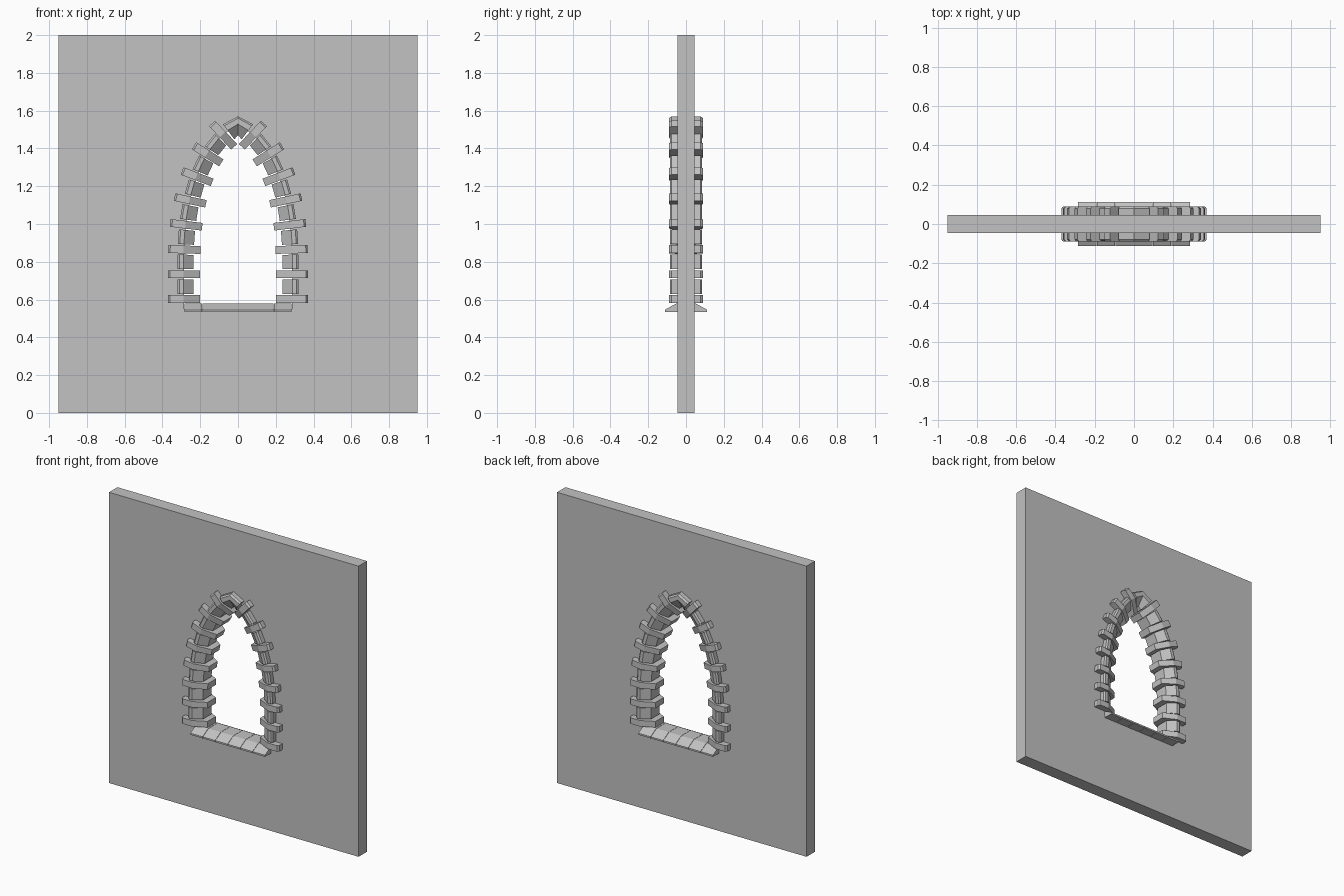
import bpy, bmesh, random
from mathutils import Vector
from mathutils.geometry import interpolate_bezier

if "Cube" in bpy.data.objects:
    bpy.data.objects.remove(bpy.data.objects["Cube"])

random.seed(4)
stone_grey = bpy.data.materials.new("stone_grey")
stone_grey.diffuse_color = (0.54, 0.54, 0.54, 1)
stone_grey.use_nodes = True
stone_grey.node_tree.nodes["Principled BSDF"].inputs["Base Color"].default_value = stone_grey.diffuse_color


def finish(bm, name):
    bmesh.ops.recalc_face_normals(bm, faces=bm.faces)
    me = bpy.data.meshes.new(name)
    bm.to_mesh(me)
    bm.free()
    me.materials.append(stone_grey)
    ob = bpy.data.objects.new(name, me)
    bpy.context.collection.objects.link(ob)
    return ob


# Right half of the pointed arch, from the sill up to the apex (x, z)
BASE_Z = 0.58
curve = interpolate_bezier(Vector((0.285, 0.80, 0)), Vector((0.285, 1.15, 0)),
                           Vector((0.19, 1.43, 0)), Vector((0, 1.525, 0)), 48)
path = [Vector((0.285, BASE_Z))] + [Vector((p.x, p.y)) for p in curve]
LENGTH = sum((b - a).length for a, b in zip(path, path[1:]))


def frame(s):
    """Point, tangent and outward normal at arc length s."""
    for a, b in zip(path, path[1:]):
        d = b - a
        if s <= d.length or b is path[-1]:
            t = d.normalized()
            return a + t * s, t, Vector((t.y, -t.x))
        s -= d.length


def loft(bm, sections):
    rings = [[bm.verts.new(c) for c in sec] for sec in sections]
    n = len(rings[0])
    for r0, r1 in zip(rings, rings[1:]):
        for i in range(n):
            j = (i + 1) % n
            bm.faces.new((r0[i], r0[j], r1[j], r1[i]))
    bm.faces.new(rings[0])
    bm.faces.new(rings[-1])


def stone_profile(outer, inner, depth=0.09):
    """(offset from arch line, y) section with chamfered reveal."""
    half = [(outer, 0.078), (outer - 0.01, depth), (0.004, depth), (inner, 0.045)]
    return [(o, -y) for o, y in half] + [(o, y) for o, y in reversed(half)]


def section(p, n, prof):
    return [(p.x + n.x * o, y, p.y + n.y * o) for o, y in prof]


def mirrored(sections):
    return [[(-x, y, z) for x, y, z in sec] for sec in sections]


# Alternating long and short stones up both sides
PITCH = 0.131
long_bm, short_bm = bmesh.new(), bmesh.new()
for i in range(8):
    p, t, n = frame(0.023 + i * PITCH)
    h = 0.021 + random.uniform(-0.001, 0.001)
    prof = stone_profile(0.085, -0.085)
    secs = [section(p - t * h, n, prof), section(p + t * h, n, prof)]
    loft(long_bm, secs)
    loft(long_bm, mirrored(secs))
    if i < 7:
        prof = stone_profile(0.036, -0.05, 0.086)
        c = 0.023 + (i + 0.5) * PITCH
        secs = []
        for s in (c - 0.038, c + 0.038):
            q, _, m = frame(s)
            secs.append(section(q, m, prof))
        loft(short_bm, secs)
        loft(short_bm, mirrored(secs))
finish(long_bm, "long_arch_stones")
finish(short_bm, "short_arch_stones")

# Chevron keystone at the apex
bm = bmesh.new()
prof = stone_profile(0.045, -0.055)
q, _, m = frame(LENGTH - 0.062)
side = section(q, m, prof)
loft(bm, [side, section(path[-1], Vector((0, 1)), prof), mirrored([side])[0]])
finish(bm, "keystone")

# Sill of six blocks with sloped front and back
bm = bmesh.new()
half = [(0.112, 0.535), (0.112, 0.546), (0.05, 0.58)]
sill = [(-y, z) for y, z in half] + [(y, z) for y, z in reversed(half)]
W = 0.095
for i in range(6):
    x0 = -0.285 + i * W
    loft(bm, [[(x, y, z) for y, z in sill] for x in (x0 + 0.001, x0 + W - 0.001)])
finish(bm, "window_sill")

# Wall slab with the arched opening, built from strips and thickened
bm = bmesh.new()
E, H = 0.95, path[0].x


def quad(*pts):
    bm.faces.new([bm.verts.new((x, 0, z)) for x, z in pts])


SILL_Z = 0.55
quad((-H, 0), (H, 0), (H, SILL_Z), (-H, SILL_Z))
outline = [Vector((H, SILL_Z))] + path
for s in (1, -1):
    quad((s * H, 0), (s * E, 0), (s * E, SILL_Z), (s * H, SILL_Z))
    for a, b in zip(outline, outline[1:]):
        quad((s * a.x, a.y), (s * E, a.y), (s * E, b.y), (s * b.x, b.y))
    top = path[-1].y
    quad((0, top), (s * E, top), (s * E, 2), (0, 2))
bmesh.ops.remove_doubles(bm, verts=bm.verts, dist=1e-5)
wall = finish(bm, "wall")
thick = wall.modifiers.new("thickness", 'SOLIDIFY')
thick.thickness = 0.092
thick.offset = 0
